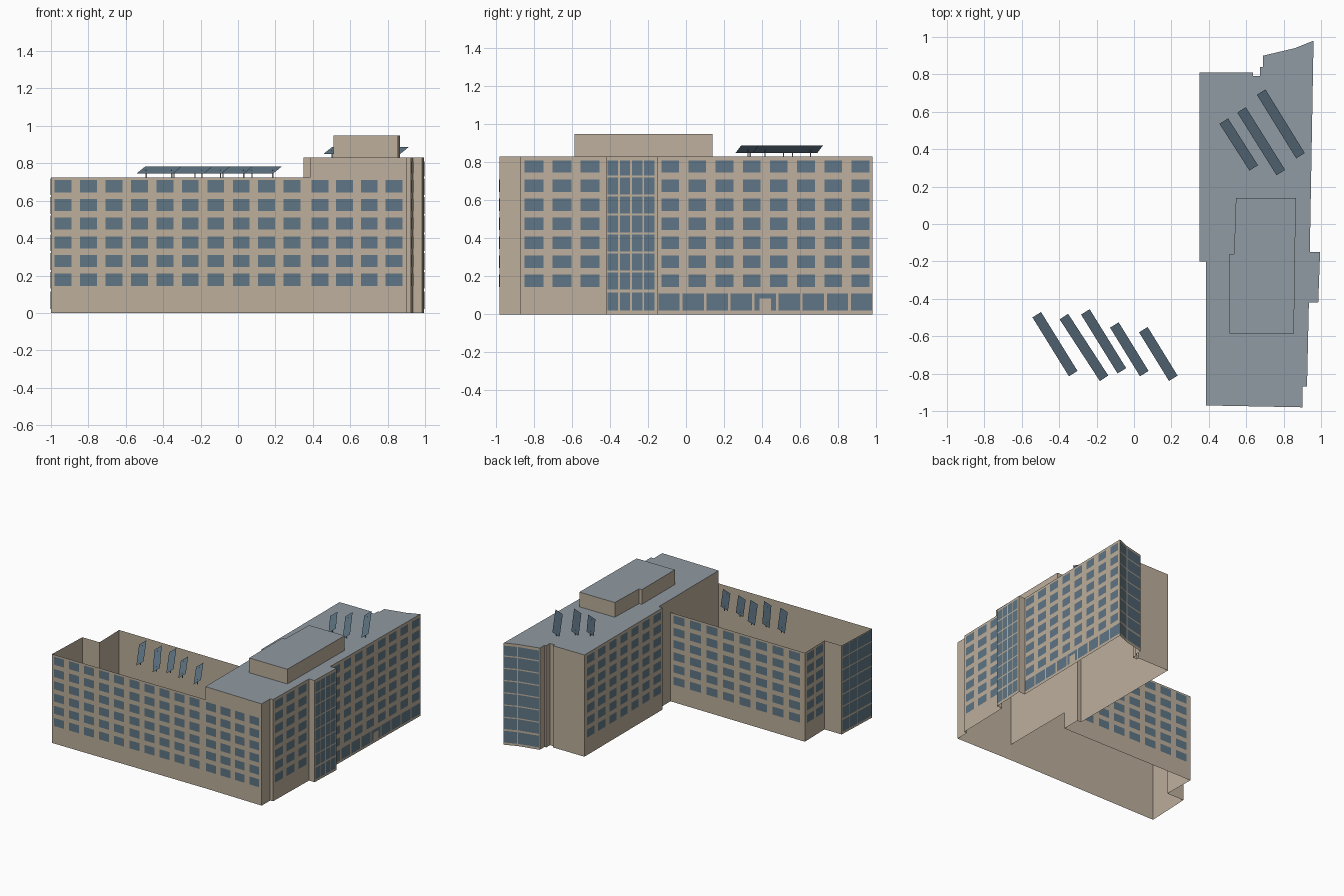
import bpy
import bmesh
from mathutils import Vector

cube = bpy.data.objects.get("Cube")
if cube:
    bpy.data.objects.remove(cube, do_unlink=True)


def material(name, rgb):
    m = bpy.data.materials.new(name)
    m.use_nodes = True
    m.diffuse_color = (*rgb, 1)
    bsdf = next(n for n in m.node_tree.nodes if n.type == 'BSDF_PRINCIPLED')
    bsdf.inputs["Base Color"].default_value = (*rgb, 1)
    bsdf.inputs["Roughness"].default_value = 0.8
    return m


BEIGE = material("beige wall", (0.51, 0.43, 0.335))
GLASS = material("blue glass", (0.115, 0.18, 0.235))
GREY = material("grey roof", (0.28, 0.325, 0.36))


def make(name, polygons, mat):
    """Build one object from a list of polygons given by their corners."""
    bm = bmesh.new()
    for poly in polygons:
        bm.faces.new([bm.verts.new(p) for p in poly])
    bmesh.ops.remove_doubles(bm, verts=bm.verts, dist=1e-5)
    mesh = bpy.data.meshes.new(name)
    bm.to_mesh(mesh)
    bm.free()
    mesh.materials.append(mat)
    ob = bpy.data.objects.new(name, mesh)
    bpy.context.collection.objects.link(ob)
    return ob


def upright(a, b, z0, z1):
    return [(*a, z0), (*b, z0), (*b, z1), (*a, z1)]


def walls(name, outline, top, base=0.0, raised=()):
    """Vertical walls round an anticlockwise outline; raised edges start above a passage."""
    quads = []
    for i, a in enumerate(outline):
        b = outline[(i + 1) % len(outline)]
        quads.append(upright(a, b, PASSAGE if i in raised else base, top))
    return make(name, quads, BEIGE)


def panes(a, b, columns, rows):
    """Panes just in front of the wall from a to b; columns and rows are (low, high) spans."""
    a, b = Vector(a), Vector(b)
    d = (b - a).normalized()
    out = Vector((d.y, -d.x)) * 0.003
    return [upright(a + d * u0 + out, a + d * u1 + out, z0, z1)
            for u0, u1 in columns for z0, z1 in rows]


def spans(start, size, pitch, count):
    return [(start + i * pitch, start + i * pitch + size) for i in range(count)]


PASSAGE = 0.135
LOW_TOP, HIGH_TOP, CAP_TOP = 0.725, 0.83, 0.95
SIX = spans(0.145, 0.065, 0.1, 6)
SEVEN = spans(0.145, 0.065, 0.1, 7)

# Long low wing, open at top and bottom
inner, back_w, notch, bulge, front_w, front_e = low = [
    (0.385, -0.35), (-0.835, -0.34), (-0.83, -0.6),
    (-0.985, -0.6), (-1, -0.97), (0.385, -0.97)]
make("low_wing_walls",
     [upright(a, b, 0, LOW_TOP) for a, b in zip(low, low[1:])], BEIGE)

# Tall wing
tall = [(0.385, -0.97), (0.9, -0.98), (0.9, -0.87), (0.925, -0.87), (0.935, -0.42),
        (0.985, -0.42), (0.995, -0.15), (0.94, -0.15), (0.96, 0.98), (0.86, 0.94),
        (0.69, 0.9), (0.69, 0.84), (0.675, 0.84), (0.675, 0.79), (0.635, 0.79),
        (0.635, 0.81), (0.35, 0.81), (0.35, -0.2), (0.385, -0.2), (0.385, -0.35)]
walls("tall_wing_walls", tall, HIGH_TOP, raised=(len(tall) - 1,))
make("tall_wing_roof", [[(*p, HIGH_TOP) for p in tall]], GREY)

# Rooftop plant room
plant = [(0.51, -0.585), (0.855, -0.585), (0.865, 0.14),
         (0.545, 0.14), (0.535, -0.16), (0.51, -0.16)]
walls("plant_room_walls", plant, CAP_TOP, HIGH_TOP)
make("plant_room_roof", [[(*p, CAP_TOP) for p in plant]], GREY)

# Punched windows
make("low_front_windows", panes(front_w, front_e, spans(0.02, 0.09, 0.136, 10), SIX), GLASS)
make("low_back_windows", panes(inner, back_w, spans(0.03, 0.1, 0.15, 8), SIX), GLASS)
make("low_end_windows", panes(back_w, notch, spans(0.025, 0.09, 0.12, 2), SIX), GLASS)
make("tall_front_windows", panes(tall[0], tall[1], spans(0.008, 0.09, 0.132, 4), SIX), GLASS)
make("tall_east_front_windows", panes(tall[3], tall[4], spans(0.02, 0.1, 0.148, 3), SEVEN), GLASS)
make("tall_east_windows", panes(tall[7], tall[8], spans(0.02, 0.093, 0.143, 8), SEVEN), GLASS)
make("tall_west_windows", panes(tall[16], tall[17], spans(0.03, 0.093, 0.143, 7), SEVEN), GLASS)

# Glazed curtain walls, split by thin mullions
FLOORS = [(0.02, 0.115)] + spans(0.13, 0.09, 0.1, 6) + [(0.73, 0.81)]
make("east_bay_glazing", panes(tall[5], tall[6], spans(0.008, 0.055, 0.064, 4), FLOORS), GLASS)
make("back_glazing_east", panes(tall[8], tall[9], spans(0.004, 0.098, 0.1, 1), FLOORS), GLASS)
make("back_glazing_west", panes(tall[9], tall[10], spans(0.004, 0.081, 0.084, 2), FLOORS), GLASS)
make("west_bay_glazing", panes(bulge, front_w, spans(0.008, 0.086, 0.09, 4), FLOORS[:-1]), GLASS)

# Ground floor shopfront, with a door cut into one bay
bays = spans(0.005, 0.112, 0.1265, 9)
door_bay = bays.pop(4)
shop = panes(tall[7], tall[8], bays, [(0.02, 0.11)])
l, r = door_bay
shop += panes(tall[7], tall[8], [(l, l + 0.025), (r - 0.025, r)], [(0.02, 0.11)])
shop += panes(tall[7], tall[8], [(l + 0.025, r - 0.025)], [(0.085, 0.11)])
make("shopfront_glazing", shop, GLASS)


# Tilted solar panels on short posts
def solar_panel(name, start, end, roof):
    a, b = Vector(start), Vector(end)
    d = (b - a).normalized()
    side = Vector((-d.y, d.x)) * 0.027
    lo, hi = roof + 0.02, roof + 0.057
    make(name, [[(*(a - side), lo), (*(b - side), lo),
                 (*(b + side), hi), (*(a + side), hi)]], GLASS)
    for i, t in enumerate((0.15, 0.85)):
        p = a.lerp(b, t)
        h = 0.003
        ring = [(p.x - h, p.y - h), (p.x + h, p.y - h), (p.x + h, p.y + h), (p.x - h, p.y + h)]
        post = [upright(ring[k], ring[(k + 1) % 4], roof, (lo + hi) / 2) for k in range(4)]
        make(f"{name}_post_{i + 1}", post, GREY)


low_panels = [((-0.52, -0.485), (-0.325, -0.80)), ((-0.375, -0.495), (-0.16, -0.825)),
              ((-0.26, -0.47), (-0.065, -0.785)), ((-0.105, -0.54), (0.055, -0.80)),
              ((0.05, -0.565), (0.21, -0.825))]
tall_panels = [((0.48, 0.55), (0.64, 0.30)), ((0.575, 0.61), (0.785, 0.275)),
               ((0.68, 0.705), (0.89, 0.365))]
for label, group, roof in (("low", low_panels, LOW_TOP), ("tall", tall_panels, HIGH_TOP)):
    for i, (s, e) in enumerate(group):
        solar_panel(f"{label}_solar_panel_{i + 1}", s, e, roof)
